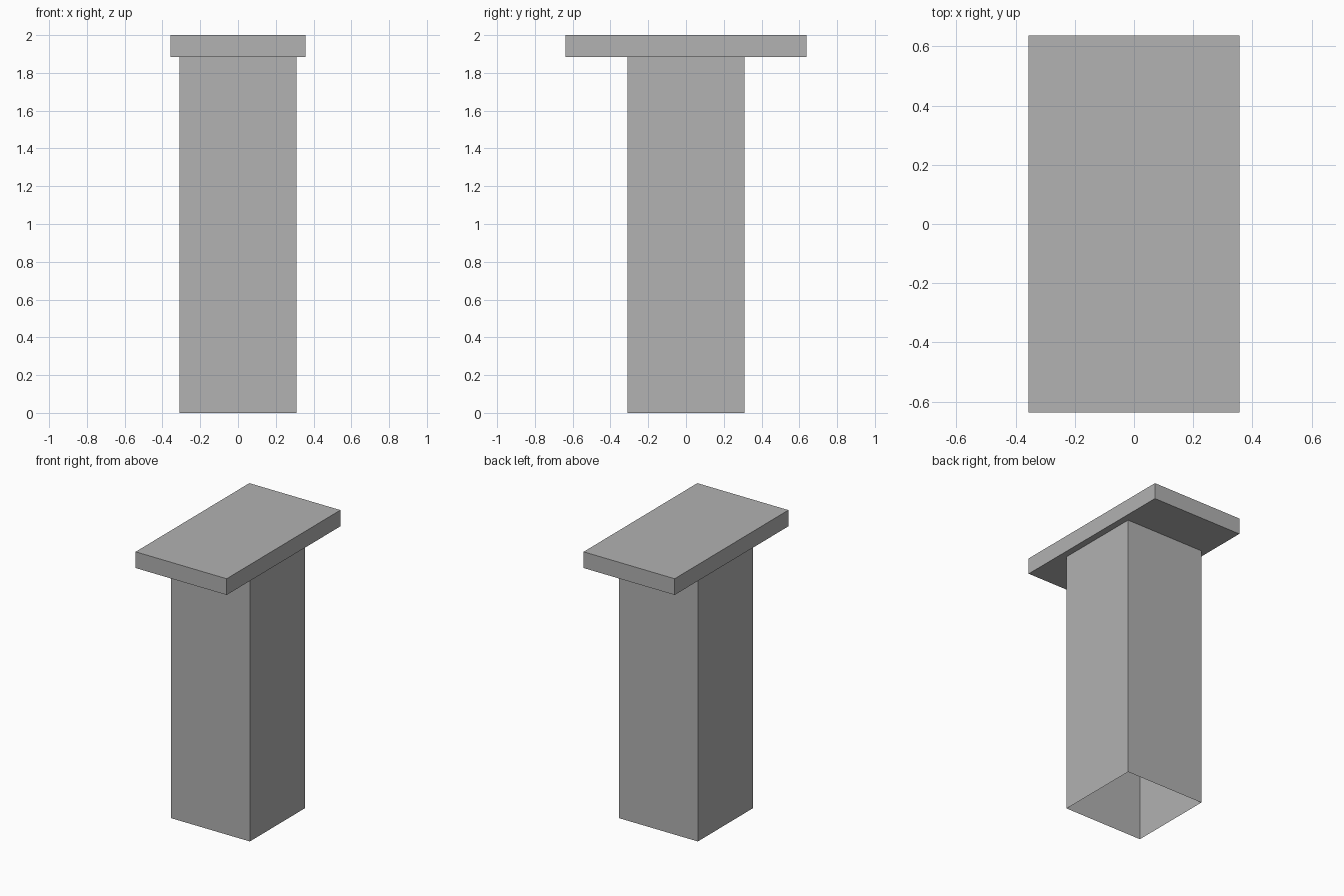
import bpy
import bmesh
from mathutils import Matrix

cube = bpy.data.objects.get("Cube")
if cube:
    bpy.data.objects.remove(cube, do_unlink=True)

GREY = (0.445, 0.445, 0.445, 1)
HEIGHT = 2.0
SLAB_BASE = 1.885

# Plain grey finish
grey = bpy.data.materials.new("plain_grey")
grey.use_nodes = True
grey.diffuse_color = GREY
grey.node_tree.nodes["Principled BSDF"].inputs["Base Color"].default_value = GREY


def add_box(name, width, depth, bottom, top, open_ends=False):
    """Box centred on the z axis, optionally a tube without end faces."""
    bm = bmesh.new()
    size = Matrix.Diagonal((width, depth, top - bottom, 1))
    place = Matrix.Translation((0, 0, (bottom + top) / 2))
    bmesh.ops.create_cube(bm, size=1, matrix=place @ size)
    if open_ends:
        bm.normal_update()
        ends = [f for f in bm.faces if abs(f.normal.z) > 0.5]
        bmesh.ops.delete(bm, geom=ends, context='FACES_ONLY')
    mesh = bpy.data.meshes.new(name)
    bm.to_mesh(mesh)
    bm.free()
    mesh.materials.append(grey)
    obj = bpy.data.objects.new(name, mesh)
    bpy.context.collection.objects.link(obj)
    return obj


# Hollow square column, open at the foot and closed above by the slab
add_box("column", 0.62, 0.62, 0, SLAB_BASE, open_ends=True)

# Flat slab overhanging the column at front and back
add_box("top_slab", 0.714, 1.274, SLAB_BASE, HEIGHT)
